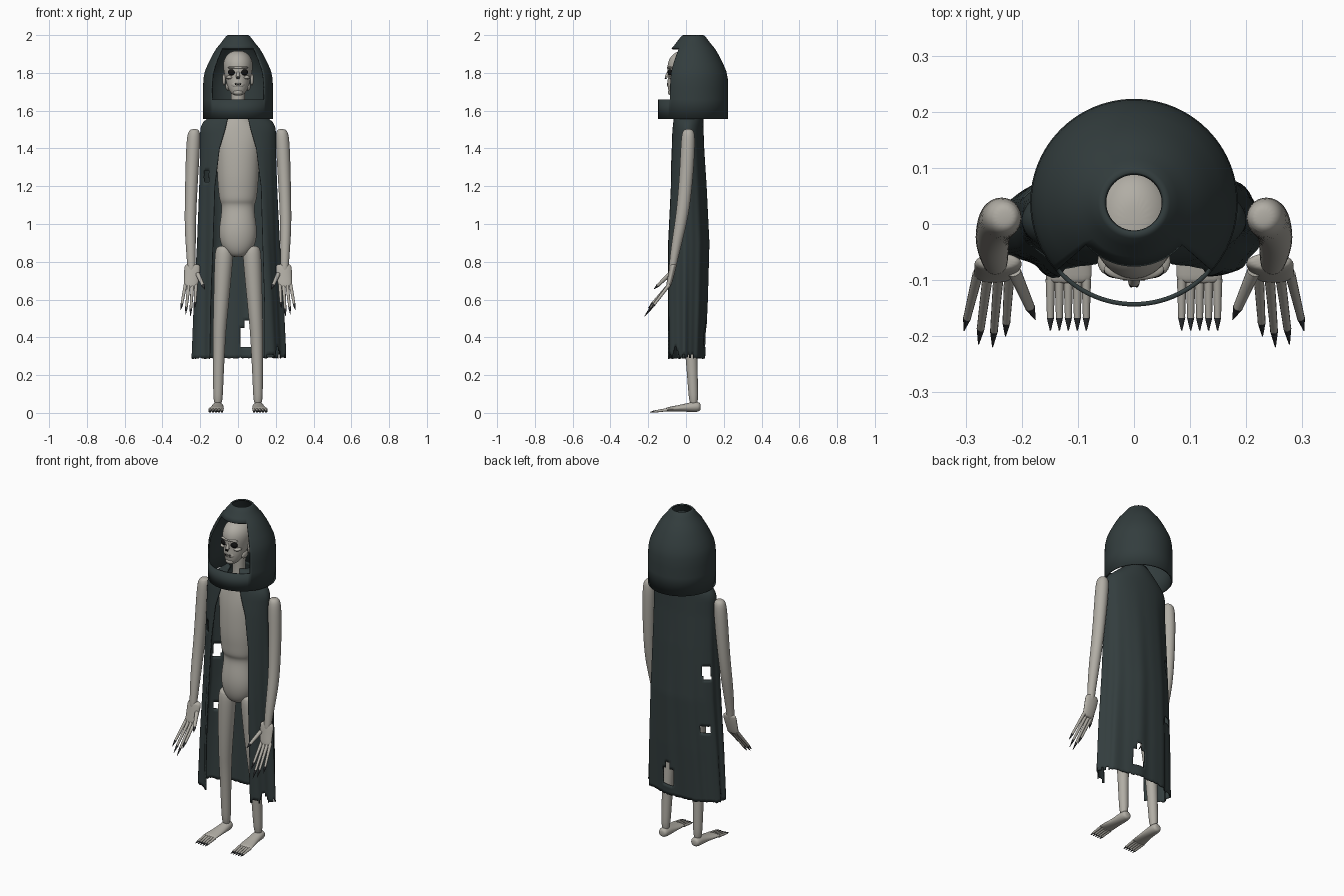
import bpy, bmesh, math, random
from mathutils import Vector, Matrix

random.seed(4)
cube = bpy.data.objects.get("Cube")
if cube:
    bpy.data.objects.remove(cube, do_unlink=True)


def material(name, r, g, b):
    m = bpy.data.materials.new(name)
    m.use_nodes = True
    m.diffuse_color = (r, g, b, 1)
    bsdf = next(n for n in m.node_tree.nodes if n.type == 'BSDF_PRINCIPLED')
    bsdf.inputs["Base Color"].default_value = (r, g, b, 1)
    bsdf.inputs["Roughness"].default_value = 0.8
    return m


CLOTH = material("dark slate cloth", 0.033, 0.047, 0.048)
BONE = material("pale bone", 0.44, 0.42, 0.375)
NAIL = material("dark nail", 0.03, 0.032, 0.035)
SOCKET = material("black socket", 0.006, 0.006, 0.006)


def finish(name, bm, mat, subdiv=0, thickness=0):
    bmesh.ops.recalc_face_normals(bm, faces=bm.faces)
    me = bpy.data.meshes.new(name)
    bm.to_mesh(me)
    bm.free()
    me.materials.append(mat)
    ob = bpy.data.objects.new(name, me)
    bpy.context.collection.objects.link(ob)
    if thickness:
        mod = ob.modifiers.new("thickness", 'SOLIDIFY')
        mod.thickness = thickness
        mod.offset = -1
    if subdiv:
        ob.modifiers.new("smooth", 'SUBSURF').levels = subdiv
        ob.modifiers["smooth"].render_levels = subdiv
    bpy.ops.object.select_all(action='DESELECT')
    ob.select_set(True)
    bpy.context.view_layer.objects.active = ob
    bpy.ops.object.shade_smooth_by_angle(angle=math.radians(40))
    return ob


def skin(bm, rings, closed=True):
    for a, b in zip(rings, rings[1:]):
        n = len(a)
        for i in range(n if closed else n - 1):
            j = (i + 1) % n
            bm.faces.new((a[i], a[j], b[j], b[i]))


def loft(name, stations, mat=BONE, lengthwise=False, side=1, n=16):
    """Stations are (x, y, z, half width, half depth)."""
    bm = bmesh.new()
    rings = []
    for x, y, z, w, d in stations:
        ring = []
        for i in range(n):
            a = math.tau * i / n
            u, v = w * math.cos(a), d * math.sin(a)
            offset = (u, 0, v) if lengthwise else (u, v, 0)
            ring.append(bm.verts.new(Vector((x * side, y, z)) + Vector(offset)))
        rings.append(ring)
    skin(bm, rings)
    bm.faces.new(rings[0])
    bm.faces.new(rings[-1])
    return finish(name, bm, mat, subdiv=2)


def rod(name, p, q, r1, r2, mat=BONE):
    p, q = Vector(p), Vector(q)
    turn = (q - p).to_track_quat('Z', 'Y').to_matrix().to_4x4()
    bm = bmesh.new()
    bmesh.ops.create_cone(bm, cap_ends=True, segments=12, radius1=r1, radius2=r2,
                          depth=(q - p).length,
                          matrix=Matrix.Translation((p + q) / 2) @ turn)
    return finish(name, bm, mat)


def blob(name, centre, size, mat=BONE):
    bm = bmesh.new()
    bmesh.ops.create_uvsphere(bm, u_segments=20, v_segments=12, radius=1,
                              matrix=Matrix.Translation(centre) @ Matrix.Diagonal((*size, 1)))
    return finish(name, bm, mat)


def digit(name, p, q, r, share):
    """Tapered finger or toe with a pointed nail on its last part."""
    p, q = Vector(p), Vector(q)
    m = p.lerp(q, 1 - share)
    rod(name, p, m, r, r * 0.72)
    rod(name + "_nail", m, q, r * 0.76, 0.001, NAIL)


def lerp_table(table, z):
    for a, b in zip(table, table[1:]):
        if a[0] <= z <= b[0]:
            t = (z - a[0]) / (b[0] - a[0])
            return [u + (v - u) * t for u, v in zip(a[1:], b[1:])]
    return table[-1][1:]


# Hood: bell of revolution with a face window and an open crown
SEG = 96
bm = bmesh.new()
rings = []
for r, z in ((.185, 1.555), (.185, 1.66), (.185, 1.72), (.183, 1.77), (.175, 1.81), (.158, 1.85),
             (.138, 1.89), (.114, 1.93), (.097, 1.95), (.078, 1.975), (.064, 1.993), (.054, 2.0)):
    rings.append([bm.verts.new((r * math.sin(math.tau * i / SEG),
                                .038 - r * math.cos(math.tau * i / SEG), z)) for i in range(SEG)])
skin(bm, rings)
window = [f for f in bm.faces if 1.66 < f.calc_center_median().z < 1.93 and
          abs(math.atan2(f.calc_center_median().x, .038 - f.calc_center_median().y)) < math.tau * 13 / SEG]
bmesh.ops.delete(bm, geom=window, context='FACES')
finish("hood", bm, CLOTH, thickness=.008)

# Cloak: open-fronted draped sheet; table is height, half width, depth, centre y, opening
CLOAK = ((.29, .245, .105, -.007, .145), (.6, .232, .115, -.002, .14), (.9, .216, .12, .003, .13),
         (1.2, .205, .105, .005, .122), (1.4, .2, .092, .005, .098), (1.5, .2, .085, .008, .068),
         (1.535, .19, .082, .01, .06), (1.565, .155, .08, .012, .052), (1.6, .115, .07, .016, .042),
         (1.64, .065, .055, .02, .03))
COLS, ROWS = 110, 68
BOTTOM, TOP = CLOAK[0][0], CLOAK[-1][0]
hem = [random.uniform(-.004, .004) for _ in range(COLS + 1)]
bm = bmesh.new()
rings = []
for j in range(ROWS + 1):
    z = BOTTOM + (TOP - BOTTOM) * j / ROWS
    w, d, yc, opening = lerp_table(CLOAK, z)
    start = math.asin(opening / w)
    drape = max(0, min(1, (1.55 - z) / 1.0))
    ring = []
    for i in range(COLS + 1):
        a = start + (math.tau - 2 * start) * i / COLS
        fold = 1 + drape * (.035 * math.sin(9 * a + .8 * z) + .012 * math.sin(17 * a + 2 * z))
        ragged = hem[i] * max(0, 1 - j / 3)
        ring.append(bm.verts.new((w * fold * math.sin(a), yc - d * fold * math.cos(a), z + ragged)))
    rings.append(ring)
skin(bm, rings, closed=False)


def torn(c):
    back = c.y > .04
    if back and .015 < c.x < .085 and .345 < c.z < .44:
        return True
    if back and .035 < c.x < .065 and .43 < c.z < .485:
        return True
    # right side tears
    if c.x < -.12 and .045 < c.y < .075 and 1.03 < c.z < 1.11:
        return True
    if c.x < -.12 and .055 < c.y < .08 and .7 < c.z < .745:
        return True
    if -.18 < c.x < -.155 and c.y < 0 and 1.22 < c.z < 1.29:
        return True
    # frayed slits along the left hem
    slit = math.sin(45 * c.x + 30 * c.y)
    return c.x > .15 and c.y < .05 and c.z < .3 + .05 * max(0, slit - .5) / .5


bmesh.ops.delete(bm, geom=[f for f in bm.faces if torn(f.calc_center_median())], context='FACES')
finish("cloak", bm, CLOTH, thickness=.006)

# Torso and neck
loft("torso", [(0, .003, z, w, d) for z, w, d in (
    (.825, .03, .025), (.838, .056, .048), (.88, .09, .069), (.95, .104, .079), (1.02, .094, .072),
    (1.08, .086, .06), (1.11, .09, .064), (1.125, .099, .076), (1.18, .105, .079),
    (1.25, .111, .086), (1.4, .115, .08), (1.48, .125, .066), (1.53, .095, .055),
    (1.57, .05, .042), (1.6, .038, .036))], n=24)
loft("neck", [(0, .01, z, w, w) for z, w in ((1.54, .045), (1.6, .036), (1.66, .036), (1.74, .042))])

# Skull-like head
loft("head", [(0, *s) for s in (
    (-.06, 1.68, .02, .022), (-.052, 1.688, .034, .036), (-.04, 1.71, .05, .055),
    (-.027, 1.745, .061, .073), (-.006, 1.775, .068, .09), (0, 1.81, .077, .099),
    (.002, 1.85, .08, .101), (.004, 1.885, .069, .088), (.004, 1.908, .045, .062),
    (.004, 1.918, .02, .03))], n=24)
blob("brow_ridge", (0, -.081, 1.828), (.054, .02, .009))
rod("nose", (0, -.09, 1.815), (0, -.102, 1.777), .005, .011)
blob("chin", (0, -.079, 1.697), (.026, .017, .015))
blob("muzzle", (0, -.078, 1.738), (.036, .022, .024))
rod("mouth", (-.019, -.096, 1.739), (.019, -.096, 1.739), .0045, .0045, SOCKET)
for i in range(5):
    x = (i - 2) * .0085
    rod("tooth", (x, -.099, 1.746), (x, -.099, 1.732), .0025, .002)

for s, label in ((1, "left"), (-1, "right")):
    # Face sides
    blob(label + "_eye_socket", (s * .03, -.083, 1.803), (.024, .014, .017), SOCKET)
    blob(label + "_cheekbone", (s * .045, -.066, 1.776), (.02, .025, .01))
    blob(label + "_nostril", (s * .005, -.107, 1.772), (.004, .006, .005), SOCKET)
    blob(label + "_ear", (s * .074, .005, 1.765), (.009, .017, .033))
    blob(label + "_jaw_corner", (s * .054, -.015, 1.728), (.013, .03, .022))

    # Arm
    loft(label + "_arm", [
        (.23, .012, 1.503, .014, .014), (.232, .012, 1.495, .028, .028),
        (.235, .012, 1.465, .038, .039), (.243, .005, 1.3, .036, .038),
        (.25, -.01, 1.12, .032, .036), (.253, -.028, 1.0, .031, .033),
        (.25, -.053, .88, .027, .027), (.247, -.07, .78, .022, .02),
        (.247, -.075, .74, .02, .018)], side=s)

    # Hand with claws
    loft(label + "_palm", [
        (.243, -.066, .788, .026, .012), (.241, -.068, .782, .046, .019),
        (.244, -.078, .73, .041, .017), (.249, -.092, .675, .038, .014),
        (.25, -.095, .662, .031, .01)], side=s)
    for base, tip, y, z in ((.222, .229, -.2, .555), (.241, .252, -.219, .512),
                            (.26, .277, -.214, .522), (.278, .303, -.19, .545)):
        digit(label + "_finger", (s * base, -.088, .68), (s * tip, y, z), .0095, .22)
    digit(label + "_thumb", (s * .213, -.085, .735), (s * .176, -.17, .655), .012, .25)

    # Leg
    loft(label + "_leg", [
        (.072, .005, .885, .03, .03), (.072, .005, .872, .047, .047), (.075, .005, .82, .051, .052),
        (.088, .01, .6, .042, .045), (.097, .018, .45, .036, .038), (.1, .025, .38, .034, .035),
        (.105, .036, .15, .027, .027), (.106, .042, .03, .025, .025)], side=s)

    # Foot with toes
    loft(label + "_foot", [
        (.107, .078, .032, .014, .014), (.107, .07, .032, .028, .026), (.107, .04, .032, .032, .029),
        (.109, -.02, .026, .034, .019), (.117, -.09, .02, .043, .012),
        (.117, -.107, .018, .042, .01)], lengthwise=True, side=s)
    for i in range(5):
        x = s * (.085 + .016 * i)
        digit(label + "_toe", (x, -.098, .017), (x, -.19, .004), .0085, .25)
